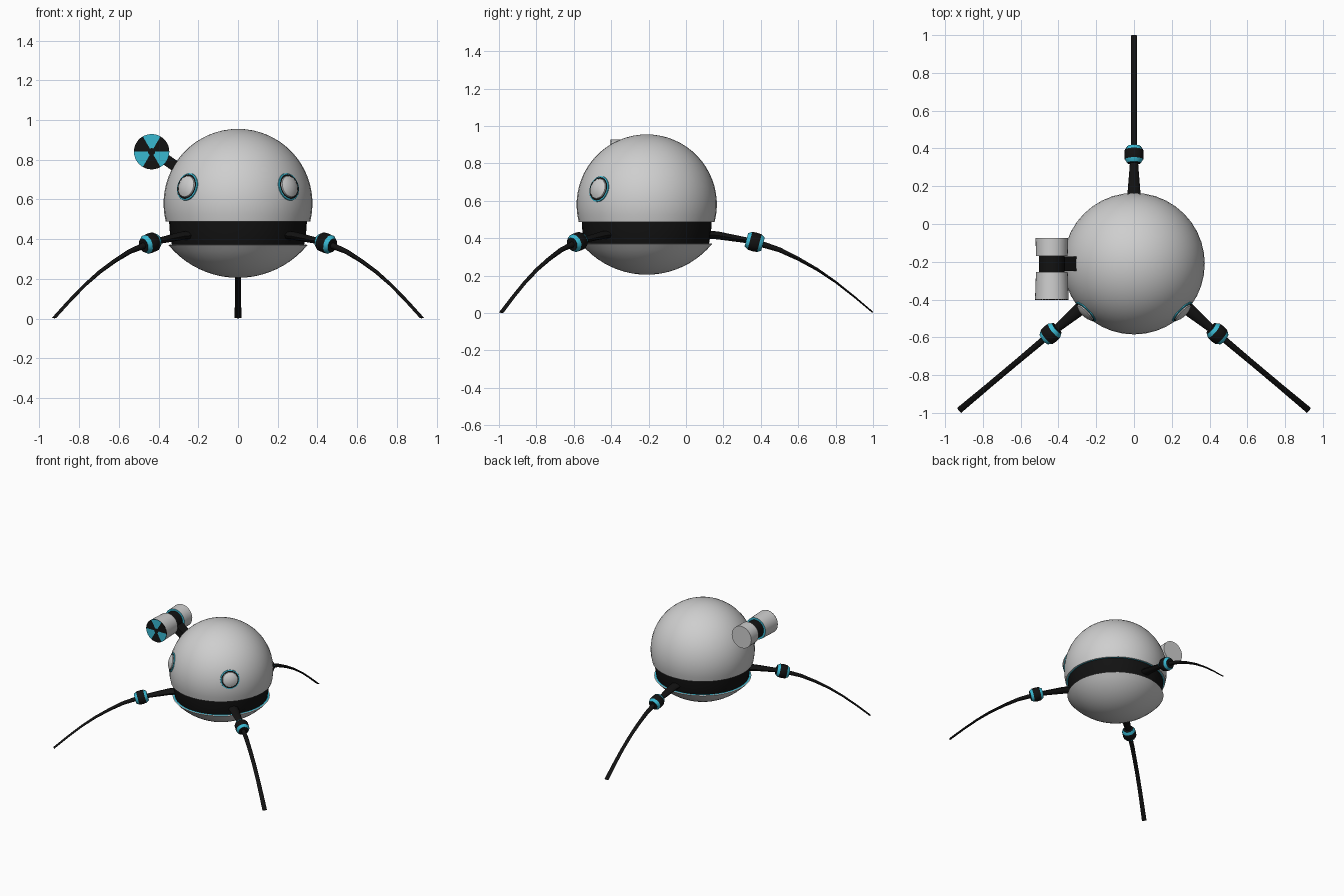
import bpy, bmesh, math
from mathutils import Matrix, Vector

if "Cube" in bpy.data.objects:
    bpy.data.objects.remove(bpy.data.objects["Cube"])


def material(name, rgb):
    m = bpy.data.materials.new(name)
    m.diffuse_color = (*rgb, 1)
    m.use_nodes = True
    m.node_tree.nodes["Principled BSDF"].inputs["Base Color"].default_value = m.diffuse_color
    return m


WHITE, BLACK, CYAN = 0, 1, 2
MATS = [material("shell_white", (0.62, 0.62, 0.62)),
        material("matte_black", (0.006, 0.006, 0.006)),
        material("glow_cyan", (0.04, 0.48, 0.64))]
BODY = Matrix.Translation((0, -0.21, 0))


def finish(name, bm, matrix, angle=35):
    bmesh.ops.remove_doubles(bm, verts=bm.verts, dist=1e-5)
    bmesh.ops.recalc_face_normals(bm, faces=bm.faces)
    me = bpy.data.meshes.new(name)
    bm.to_mesh(me)
    bm.free()
    for m in MATS:
        me.materials.append(m)
    ob = bpy.data.objects.new(name, me)
    bpy.context.collection.objects.link(ob)
    ob.matrix_world = matrix
    bpy.ops.object.select_all(action='DESELECT')
    ob.select_set(True)
    bpy.context.view_layer.objects.active = ob
    bpy.ops.object.shade_smooth_by_angle(angle=math.radians(angle))
    return ob


def loft(bm, rings, mat):
    """Skin a list of closed rings; mat(i, j) gives the colour of each face."""
    vs = [[bm.verts.new(p) for p in ring] for ring in rings]
    n = len(rings[0])
    for i in range(len(vs) - 1):
        for j in range(n):
            k = (j + 1) % n
            f = bm.faces.new((vs[i][j], vs[i][k], vs[i + 1][k], vs[i + 1][j]))
            f.material_index = mat(i, j)
    return vs


def lathe(name, profile, mat, matrix, segs=32):
    """Spin (radius, height) points about local z."""
    bm = bmesh.new()
    rings = [[(r * math.cos(2 * math.pi * j / segs), r * math.sin(2 * math.pi * j / segs), z)
              for j in range(segs)] for r, z in profile]
    loft(bm, rings, mat if callable(mat) else lambda i, j: mat)
    bmesh.ops.dissolve_degenerate(bm, dist=1e-6, edges=bm.edges)
    return finish(name, bm, matrix)


def arc(radius, centre, a0, a1, n):
    """Profile points on a circle, angles in degrees above the horizontal."""
    out = []
    for i in range(n + 1):
        a = math.radians(a0 + (a1 - a0) * i / n)
        out.append((max(radius * math.cos(a), 0), centre + radius * math.sin(a)))
    return out


# Upper dome with a cyan ledge under its rim
dome = [(0.335, 0.488), (0.357, 0.488)] + arc(0.375, 0.58, -14.2, 90, 18)
lathe("upper_dome", dome, lambda i, j: CYAN if i == 0 else WHITE, BODY, 40)

# Dark waist band
lathe("waist_band", [(0.0, 0.49), (0.347, 0.49), (0.345, 0.45), (0.335, 0.38), (0.33, 0.365), (0, 0.365)],
      BLACK, BODY, 40)

# Lower bowl with a cyan ring on its lip
bowl = [(0.30, 0.372), (0.345, 0.372)] + arc(0.454, 0.659, -39.6, -90, 10)
lathe("lower_bowl", bowl, lambda i, j: CYAN if i == 0 else WHITE, BODY, 40)


# Eyes: shallow domes with a dark ring and a cyan rim
def eye_point(r, lift):
    return (r, math.sqrt(0.375 ** 2 - r * r) + lift)


for side, label in ((-1, "left"), (1, "right")):
    direction = Vector((side * 0.26, -0.26, 0.085))
    turn = direction.to_track_quat('Z', 'Y').to_matrix().to_4x4()
    place = Matrix.Translation((0, -0.21, 0.58)) @ turn
    profile = [eye_point(0.071, -0.004), eye_point(0.070, 0.004), eye_point(0.064, 0.005),
               eye_point(0.056, 0.003), eye_point(0.054, 0.009), eye_point(0.04, 0.014),
               eye_point(0.02, 0.018), eye_point(0, 0.019)]
    colours = [CYAN, CYAN, BLACK, WHITE, WHITE, WHITE, WHITE]
    lathe(label + "_eye", profile, lambda i, j: colours[i], place, 24)


# Legs: (distance, height, half width, half thickness) along each limb
UPPER = [(0.28, 0.422, 0.042, 0.024), (0.38, 0.415, 0.034, 0.021), (0.54, 0.388, 0.021, 0.015)]
LOWER = [(0.60, 0.373, 0.017, 0.017), (0.71, 0.338, 0.016, 0.013), (0.81, 0.290, 0.015, 0.010),
         (0.91, 0.234, 0.015, 0.008), (1.01, 0.166, 0.015, 0.006), (1.11, 0.087, 0.016, 0.005),
         (1.208, 0.004, 0.017, 0.004)]


def limb(name, stations, matrix):
    bm = bmesh.new()
    rings = []
    for i, (d, z, w, t) in enumerate(stations):
        a, b = stations[max(i - 1, 0)], stations[min(i + 1, len(stations) - 1)]
        slope = math.atan2(b[1] - a[1], b[0] - a[0])
        ring = []
        for k in range(8):
            c, s = math.cos(k * math.pi / 4), math.sin(k * math.pi / 4)
            ring.append((d - s * t * math.sin(slope), c * w, z + s * t * math.cos(slope)))
        rings.append(ring)
    vs = loft(bm, rings, lambda i, j: BLACK)
    for end in (vs[0], vs[-1]):
        bm.faces.new(end).material_index = BLACK
    finish(name, bm, matrix, 50)


JOINT = [(0, -0.046), (0.036, -0.046), (0.049, -0.026), (0.051, 0), (0.049, 0.026), (0.036, 0.046), (0, 0.046)]
JOINT_COLOURS = [BLACK, CYAN, BLACK, BLACK, CYAN, BLACK]
for label, angle in (("back", 90), ("front_right", -40), ("front_left", -140)):
    m = BODY @ Matrix.Rotation(math.radians(angle), 4, 'Z')
    limb(label + "_upper_leg", UPPER, m)
    limb(label + "_lower_leg", LOWER, m)
    knee = m @ Matrix.Translation((0.577, 0, 0.38)) @ Matrix.Rotation(math.radians(105), 4, 'Y')
    lathe(label + "_knee", JOINT, lambda i, j: JOINT_COLOURS[i], knee, 12)

# Side pod: two white drums around a dark core, local z points forward
POD = Matrix.Translation((-0.435, 0, 0.84)) @ Matrix.Rotation(math.pi / 2, 4, 'X')
lathe("front_drum", [(0, 0.255), (0.084, 0.255), (0.089, 0.40), (0, 0.40)],
      lambda i, j: CYAN if i == 0 else WHITE, POD)
lathe("rear_drum", [(0, 0.17), (0.084, 0.17), (0.086, 0.075), (0, 0.075)],
      lambda i, j: CYAN if i == 0 else WHITE, POD)
lathe("pod_core", [(0, 0.16), (0.068, 0.16), (0.068, 0.265), (0, 0.265)], BLACK, POD)

# Front disc with three cyan sectors around a dark hub
lathe("pod_front_disc", [(0.089, 0.398), (0.089, 0.403), (0.082, 0.403), (0.018, 0.403), (0, 0.403)],
      lambda i, j: CYAN if i in (1, 2) and (j // 6) % 2 == 1 else BLACK, POD, 36)

# Bracket joining the pod to the dome
start, end = Vector((-0.42, -0.21, 0.84)), Vector((-0.27, -0.21, 0.735))
axis = end - start
bm = bmesh.new()
bmesh.ops.create_cube(bm, size=1)
bmesh.ops.scale(bm, vec=(axis.length, 0.078, 0.055), verts=bm.verts)
for f in bm.faces:
    f.material_index = BLACK
finish("pod_bracket", bm, Matrix.Translation((start + end) / 2)
       @ Matrix.Rotation(-math.atan2(axis.z, axis.x), 4, 'Y'))
